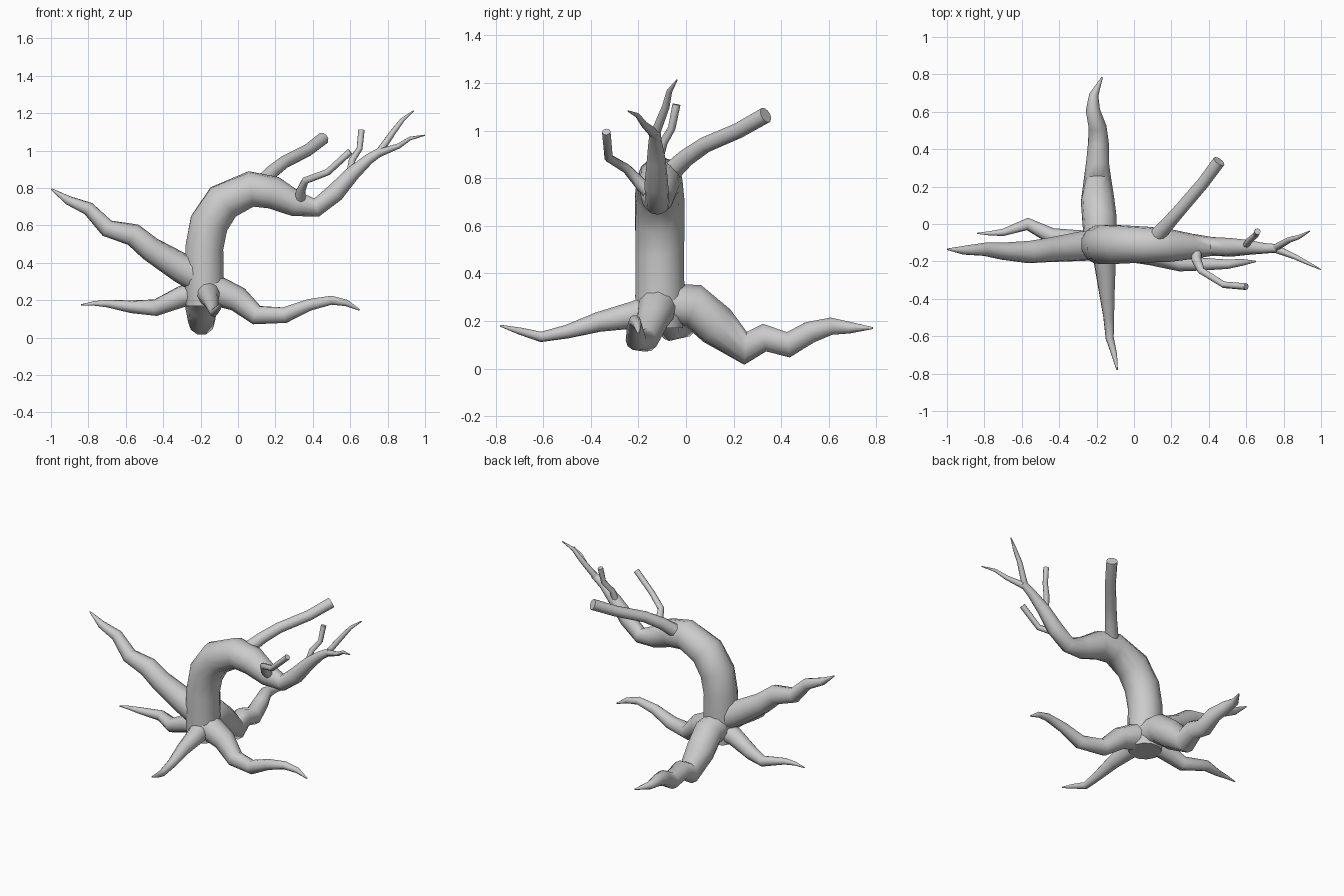
import bpy, bmesh, math
from mathutils import Vector


def limb(name, pts, sides=10):
    """Tapered tube through (x, y, z, radius) points, capped at both ends."""
    bm = bmesh.new()
    pos = [Vector(p[:3]) for p in pts]
    rings, side = [], None
    for i, p in enumerate(pos):
        a = (p - pos[i - 1]).normalized() if i else Vector()
        b = (pos[i + 1] - p).normalized() if i < len(pos) - 1 else Vector()
        t = (a + b).normalized()
        if side is None:
            side = t.orthogonal()
        side = (side - t * side.dot(t)).normalized()   # carry the frame along
        other = t.cross(side)
        r = pts[i][3]
        rings.append([bm.verts.new(p + r * (side * math.cos(k * math.tau / sides)
                                            + other * math.sin(k * math.tau / sides)))
                      for k in range(sides)])
    for r0, r1 in zip(rings, rings[1:]):
        for k in range(sides):
            n = (k + 1) % sides
            bm.faces.new((r0[k], r0[n], r1[n], r1[k]))
    bm.faces.new(rings[0][::-1])
    bm.faces.new(rings[-1])
    me = bpy.data.meshes.new(name)
    bm.to_mesh(me)
    bm.free()
    ob = bpy.data.objects.new(name, me)
    bpy.context.collection.objects.link(ob)
    bpy.ops.object.select_all(action='DESELECT')
    ob.select_set(True)
    bpy.context.view_layer.objects.active = ob
    bpy.ops.object.shade_smooth_by_angle(angle=math.radians(50))
    return ob


# Bent trunk, ending where the twigs fork
limb("trunk", [(-.18, -.11, .17, .10), (-.18, -.11, .30, .107), (-.18, -.11, .48, .105),
               (-.155, -.11, .61, .107), (-.08, -.11, .725, .105), (.07, -.11, .795, .096),
               (.19, -.115, .775, .088), (.31, -.12, .715, .068), (.42, -.12, .695, .05),
               (.52, -.125, .775, .05), (.61, -.125, .875, .04), (.70, -.13, .955, .028),
               (.77, -.13, 1.0, .022)], 12)

# Branches and twigs
limb("cut_branch_back", [(.10, -.09, .80, .045), (.18, 0, .885, .037), (.25, .08, .94, .034),
                         (.37, .22, 1.0, .033), (.455, .335, 1.065, .034)])
limb("branch_front", [(.33, -.12, .71, .035), (.335, -.195, .78, .026), (.36, -.25, .84, .02),
                      (.48, -.325, .885, .018), (.60, -.335, .995, .018)], 8)
limb("branch_upper", [(.60, -.12, .87, .022), (.61, -.095, .95, .018), (.65, -.06, 1.01, .016),
                      (.66, -.04, 1.11, .017)], 8)
limb("twig_up", [(.75, -.13, .985, .02), (.83, -.085, 1.10, .016), (.88, -.07, 1.165, .012),
                 (.94, -.038, 1.213, .003)], 8)
limb("twig_out", [(.75, -.13, .985, .022), (.86, -.175, 1.025, .014), (.92, -.205, 1.065, .01),
                  (.998, -.243, 1.082, .003)], 8)

# Roots
limb("root_left_high", [(-.17, -.11, .30, .085), (-.30, -.12, .37, .08), (-.47, -.14, .475, .066),
                        (-.56, -.15, .55, .061), (-.70, -.145, .585, .047), (-.80, -.135, .69, .036),
                        (-.91, -.14, .735, .024), (-.998, -.135, .795, .004)])
limb("root_left_low", [(-.20, -.10, .24, .065), (-.30, -.09, .22, .058), (-.44, -.065, .16, .045),
                       (-.57, 0, .165, .034), (-.70, -.045, .182, .02), (-.77, -.05, .183, .012),
                       (-.84, -.05, .175, .003)])
limb("root_right", [(-.14, -.12, .26, .085), (0, -.14, .205, .068), (.10, -.17, .12, .053),
                    (.25, -.21, .12, .044), (.38, -.215, .175, .033), (.50, -.215, .2, .025),
                    (.58, -.205, .185, .018), (.65, -.2, .148, .004)])
limb("root_back", [(-.18, -.08, .27, .09), (-.185, .03, .265, .093), (-.195, .13, .18, .09),
                   (-.195, .25, .085, .072), (-.195, .33, .13, .061), (-.19, .43, .1, .056),
                   (-.195, .52, .152, .048), (-.22, .61, .178, .038), (-.215, .69, .172, .025),
                   (-.17, .785, .17, .004)])
limb("root_front", [(-.17, -.10, .26, .07), (-.155, -.22, .225, .058), (-.145, -.37, .195, .042),
                    (-.135, -.5, .155, .029), (-.13, -.61, .133, .022), (-.105, -.70, .158, .015),
                    (-.09, -.78, .18, .004)])
